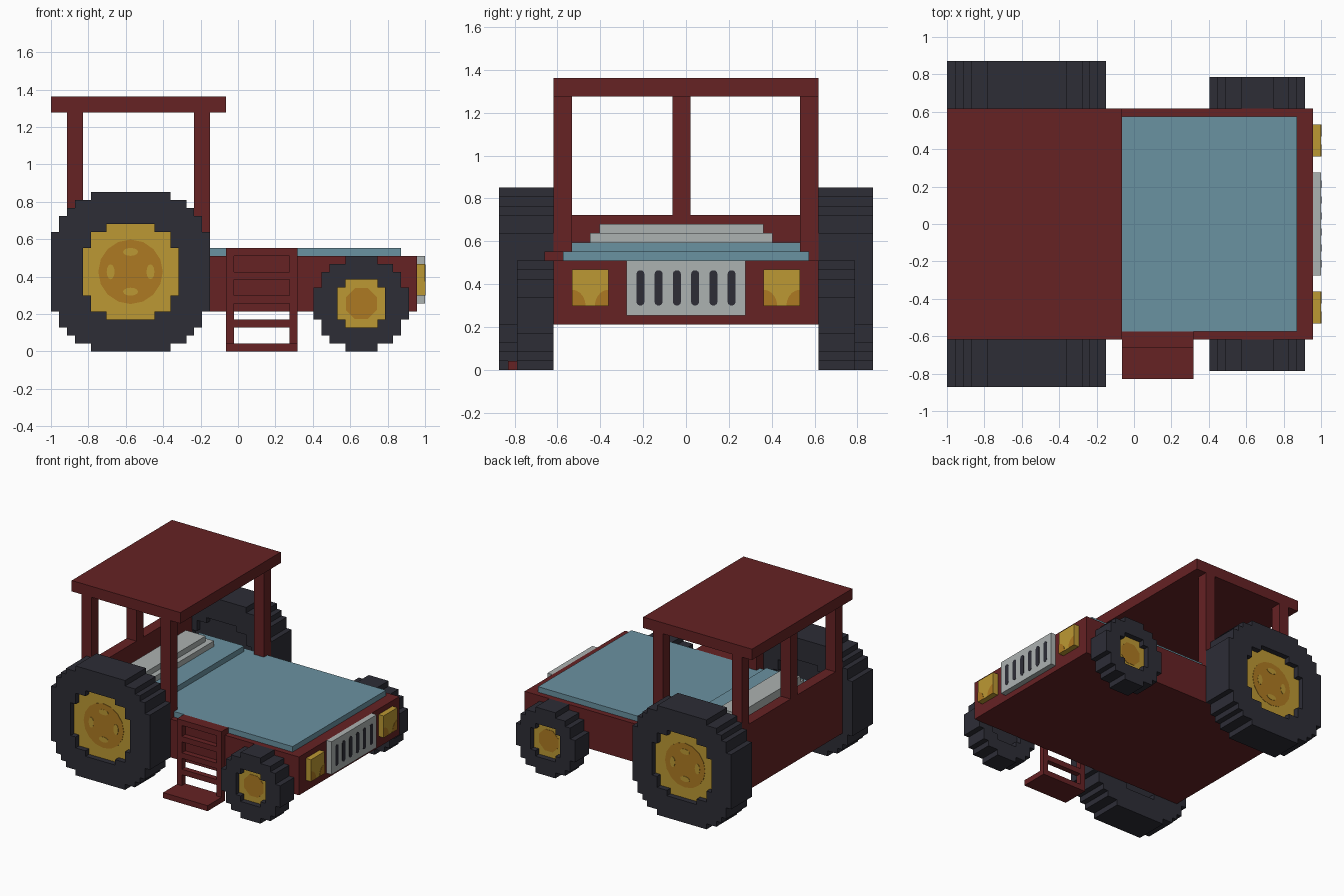
import bpy, bmesh, math
from mathutils import Vector

if "Cube" in bpy.data.objects:
    bpy.data.objects.remove(bpy.data.objects["Cube"])

U = 2 / 47          # one block
MID = 20.5          # block index of the centre line (y = 0)


def material(name, hex_code):
    def lin(c):
        return c / 12.92 if c <= 0.04045 else ((c + 0.055) / 1.055) ** 2.4
    m = bpy.data.materials.new(name)
    rgb = [lin(int(hex_code[i:i + 2], 16) / 255) for i in (0, 2, 4)]
    m.diffuse_color = (*rgb, 1)
    m.use_nodes = True
    m.node_tree.nodes["Principled BSDF"].inputs["Base Color"].default_value = m.diffuse_color
    return m


RED = material("dark_red", "662224")
DARK = material("tyre_black", "2d2d36")
YELLOW = material("yellow", "bc9833")
ORANGE = material("orange", "ae7a22")
BLUE = material("dusty_blue", "6a92a1")
GREY = material("light_grey", "acb2b1")


def prism(name, loops, axis, a, b, *mats):
    """Extrude flat outlines (extra loops are holes) from a to b along axis, in blocks."""
    bm = bmesh.new()

    def point(p, t):
        i, j, k = (p[0], t, p[1]) if axis == 'y' else (t, p[0], p[1])
        return Vector((-1 + i * U, (j - MID) * U, k * U))
    for t in (a, b):
        edges = []
        for loop in loops:
            vs = [bm.verts.new(point(p, t)) for p in loop]
            edges += [bm.edges.new((vs[n - 1], vs[n])) for n in range(len(vs))]
        bmesh.ops.triangle_fill(bm, edges=edges, use_beauty=True)
    bm.verts.ensure_lookup_table()
    half, start = sum(map(len, loops)), 0
    for loop in loops:
        n = len(loop)
        for s in range(n):
            p, q = start + s, start + (s + 1) % n
            bm.faces.new([bm.verts[x] for x in (p, q, q + half, p + half)])
        start += n
    bmesh.ops.recalc_face_normals(bm, faces=bm.faces)
    me = bpy.data.meshes.new(name)
    bm.to_mesh(me)
    bm.free()
    for m in mats:
        me.materials.append(m)
    ob = bpy.data.objects.new(name, me)
    bpy.context.collection.objects.link(ob)
    return ob


def box(name, i, j, k, mat):
    rect = [(i[0], k[0]), (i[1], k[0]), (i[1], k[1]), (i[0], k[1])]
    return prism(name, [rect], 'y', j[0], j[1], mat)


def stepped(x, z, n, insets):
    """Blocky disc outline: n blocks wide, insets listed from the outer row inward."""
    rows = [insets[min(r, n - 1 - r)] if min(r, n - 1 - r) < len(insets) else 0
            for r in range(n)]
    right, left = [], []
    for r, a in enumerate(rows):
        for h in (r, r + 1):
            right.append((x + n - a, z + h))
            left.append((x + a, z + h))
    out = []
    for p in right + left[::-1]:
        if not out or out[-1] != p:
            out.append(p)
    # drop points in the middle of straight runs
    return [p for s, p in enumerate(out)
            if not (out[s - 1][0] == p[0] == out[(s + 1) % len(out)][0])]


def ellipse(x, z, rx, rz, n=12, start=0.0, sweep=2 * math.pi):
    return [(x + rx * math.cos(start + sweep * s / n),
             z + rz * math.sin(start + sweep * s / n)) for s in range(n)]


def wheel(label, x, n, width, tread, hub_x, hub_n, hub_steps, disc_r, spots):
    outer = stepped(x, 0, n, tread)
    hub = stepped(hub_x, hub_x - x, hub_n, hub_steps)
    cx, cz = x + n / 2, n / 2
    for side, name in ((-1, "right_"), (1, "left_")):
        name += label
        near = MID + side * 14.5
        far = near + side * width
        prism(name + "_tyre", [outer, hub], 'y', near, far, DARK)
        face = far - side
        h = prism(name + "_hub", [hub], 'y', near + side, face, YELLOW, DARK)
        for f in h.data.polygons:               # inward side is dark
            if f.normal.y * side < -0.5:
                f.material_index = 1
        prism(name + "_hub_disc", [ellipse(cx, cz, disc_r, disc_r, 8 if not spots else 16,
              math.pi / 8)], 'y', face, face + side * 0.06, ORANGE)
        if spots:
            for dx, dz in ((0, 2.5), (0, -2.5), (2.5, 0), (-2.5, 0)):
                prism(name + "_hub_spot",
                      [ellipse(cx + dx, cz + dz, 0.95 if dz else 0.5, 0.5 if dz else 0.95)],
                      'y', face, face + side * 0.12, YELLOW)


# Wheels
wheel("rear_wheel", 0, 20, 6, [5, 3, 2, 1, 1], 4, 12, [3, 1, 1], 4.05, True)
wheel("front_wheel", 33, 12, 4, [4, 2, 1, 1], 36, 6, [1], 2.1, False)

# Chassis, hood and rear wall
box("chassis", (2, 46), (6, 35), (5, 12), RED)
box("hood", (4, 44), (7, 34), (12, 13), BLUE)
box("rear_wall", (2, 4), (6, 35), (12, 17), RED)

# Seat inside the cab
box("seat_platform", (7, 16), (8, 33), (13, 14), BLUE)
box("seat_base", (7, 12), (10, 30), (14, 15), GREY)
box("seat_cushion", (7, 11), (11, 29), (15, 16), GREY)

# Cab posts and roof
for side, j in (("right", (6, 8)), ("left", (33, 35))):
    box(side + "_rear_post", (2, 4), j, (17, 30), RED)
    box(side + "_front_post", (18, 20), j, (12, 30), RED)
box("rear_middle_post", (2, 4), (19, 21), (17, 30), RED)
box("roof", (0, 22), (6, 35), (30, 32), RED)

# Ladder with a wide bottom step
for i in (22, 30):
    box("ladder_rail", (i, i + 1), (5, 6), (0, 13), RED)
for k in (3, 6, 9):
    box("ladder_rung", (23, 30), (5, 6), (k, k + 1), RED)
box("ladder_top", (22, 31), (5, 7), (12, 13), RED)
box("ladder_step", (22, 31), (1, 6), (0, 1), RED)

# Grille with painted slots
box("grille", (46, 47), (14, 27), (6, 12), GREY)
for s in range(6):
    y = 15.5 + 2 * s
    prism("grille_slot", [ellipse(y, 10.5, 0.45, 0.45, 6, 0, math.pi * 6 / 5)
                          + ellipse(y, 7.5, 0.45, 0.45, 6, math.pi, math.pi * 6 / 5)],
          'x', 47, 47.04, DARK)

# Headlights with orange lower corners
for side, j in (("right", 8), ("left", 29)):
    box(side + "_headlight", (46, 47), (j, j + 4), (7, 11), YELLOW)
    for y, start in ((j, 0), (j + 4, math.pi / 2)):
        prism(side + "_headlight_corner",
              [[(y, 7)] + ellipse(y, 7, 1.5, 1.8, 6, start, math.pi / 2 * 6 / 5)],
              'x', 47, 47.04, ORANGE)
